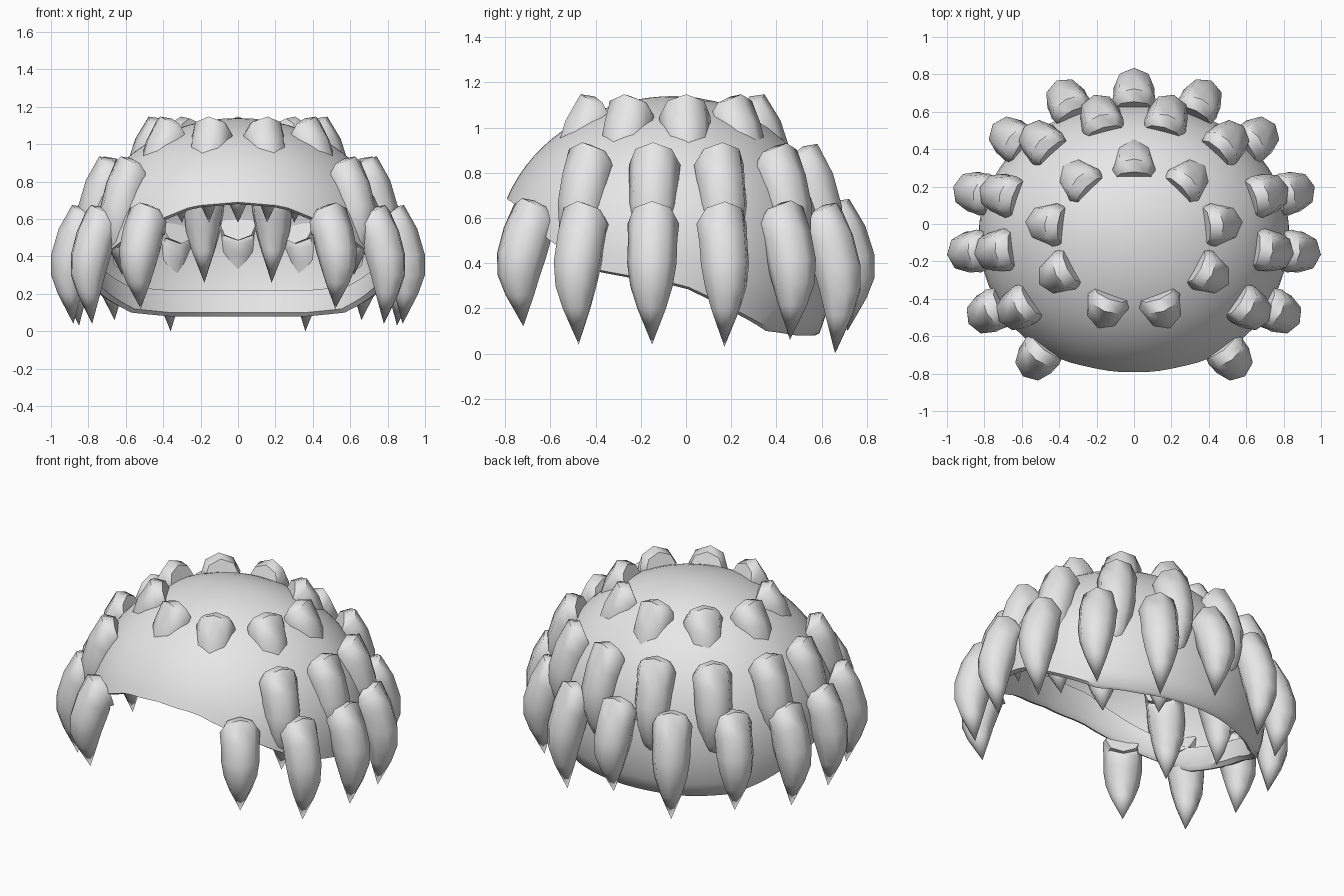
import bpy, bmesh, math
from mathutils import Vector

cube = bpy.data.objects.get("Cube")
if cube:
    bpy.data.objects.remove(cube, do_unlink=True)

grey = bpy.data.materials.new("plain_grey")
grey.use_nodes = True
grey.diffuse_color = (0.8, 0.8, 0.8, 1)
grey.node_tree.nodes["Principled BSDF"].inputs["Base Color"].default_value = (0.8, 0.8, 0.8, 1)


def finish(bm, name, angle):
    mesh = bpy.data.meshes.new(name)
    bm.to_mesh(mesh)
    bm.free()
    obj = bpy.data.objects.new(name, mesh)
    bpy.context.collection.objects.link(obj)
    mesh.materials.append(grey)
    bpy.ops.object.select_all(action='DESELECT')
    obj.select_set(True)
    bpy.context.view_layer.objects.active = obj
    bpy.ops.object.shade_smooth_by_angle(angle=math.radians(angle))
    return obj


def bridge(bm, a, b):
    n = len(a)
    for i in range(n):
        j = (i + 1) % n
        bm.faces.new((a[i], a[j], b[j], b[i]))


# Cap shell: ellipsoid skin trimmed by a rim that is high in front, low behind
MID_Y, MID_Z, TOP = -0.05, 0.4, 1.14
RIM = [(0, .69), (18, .67), (31, .6), (46, .5), (65, .37), (94, .3),
       (112, .2), (130, .11), (150, .09), (180, .09)]


def rim_height(deg):
    for (a, za), (b, zb) in zip(RIM, RIM[1:]):
        if deg <= b:
            return za + (zb - za) * (deg - a) / (b - a)
    return RIM[-1][1]


def shell_point(t, z, inset=0.0):
    k = max(0, 1 - (abs(z - MID_Z) / (TOP - MID_Z)) ** 2.1) ** 0.5 - inset
    depth = 0.8 if math.cos(t) > 0 else 0.7
    return Vector((0.83 * k * math.sin(t), MID_Y - depth * k * math.cos(t), z))


bm = bmesh.new()
SEGS, ROWS = 72, 16
angles = [2 * math.pi * i / SEGS for i in range(SEGS)]
rims = [rim_height(abs((math.degrees(t) + 180) % 360 - 180)) for t in angles]
rings = []
for row in range(1, ROWS + 1):
    ring = []
    for t, low in zip(angles, rims):
        phi_end = math.acos((low - MID_Z) / (TOP - MID_Z))
        z = MID_Z + (TOP - MID_Z) * math.cos(phi_end * row / ROWS)
        ring.append(bm.verts.new(shell_point(t, z)))
    rings.append(ring)
# Lip folded to the inside of the rim
for lift, inset in ((-.01, .03), (.01, .06), (.13, .06)):
    rings.append([bm.verts.new(shell_point(t, low + max(lift, 0), inset) + Vector((0, 0, min(lift, 0))))
                  for t, low in zip(angles, rims)])
for a, b in zip(rings, rings[1:]):
    bridge(bm, b, a)
crown = bm.verts.new((0, MID_Y, TOP))
for i in range(SEGS):
    bm.faces.new((crown, rings[0][i], rings[0][(i + 1) % SEGS]))
bmesh.ops.recalc_face_normals(bm, faces=bm.faces)
crown.normal_update()
if crown.normal.z < 0:
    bmesh.ops.reverse_faces(bm, faces=bm.faces)
finish(bm, "cap_shell", 50)

# Lock cross-sections: outward offset, drop from top, tilt in degrees, radius
SECTIONS = [(-.095, -.11, 70, .1), (-.05, -.105, 60, .115), (-.02, -.18, 26, .11),
            (.01, -.28, 6, .11), (.025, -.38, 0, .095), (.02, -.48, 0, .064)]


def lock(name, x, y, top, tip):
    """A blunt-ended curl that bends outward and hangs down to a point."""
    out = Vector((x, y - MID_Y, 0)).normalized()
    side = Vector((-out.y, out.x, 0))
    up = Vector((0, 0, 1))
    stretch = (top - tip) / 0.64
    base = Vector((x, y, top))
    bm = bmesh.new()
    rings = []
    for off, drop, tilt, rad in SECTIONS:
        u = out * math.cos(math.radians(tilt)) + up * math.sin(math.radians(tilt))
        c = base + out * off + up * drop * stretch
        rings.append([bm.verts.new(c + rad * (u * math.cos(a) + side * math.sin(a)))
                      for a in (math.tau * i / 8 for i in range(8))])
    for a, b in zip(rings, rings[1:]):
        bridge(bm, a, b)
    bm.faces.new(rings[0])
    point = bm.verts.new((x, y, tip))
    last = rings[-1]
    for i in range(8):
        bm.faces.new((last[i], last[(i + 1) % 8], point))
    bmesh.ops.recalc_face_normals(bm, faces=bm.faces)
    finish(bm, name, 48)


# Three tiers of locks: top height, then x, y, tip height for one side
TIERS = {
    "lower_lock": (.68, [(.52, -.72, .12), (.78, -.475, .04), (.88, -.15, .04),
                         (.85, .17, .03), (.66, .46, .06), (.36, .66, 0), (0, .715, .1)]),
    "middle_lock": (.94, [(.62, -.455, .3), (.735, -.145, .3), (.71, .16, .3),
                          (.5, .44, .28), (.18, .575, .26)]),
    "upper_lock": (1.14, [(.155, -.46, .58), (.41, -.27, .58), (.47, 0, .58),
                          (.3, .24, .58), (0, .34, .58)]),
}
for tier, (top, spots) in TIERS.items():
    for n, (x, y, tip) in enumerate(spots, 1):
        lock(f"{tier}_left_{n}" if x else f"{tier}_back", x, y, top, tip)
        if x:
            lock(f"{tier}_right_{n}", -x, y, top, tip)
